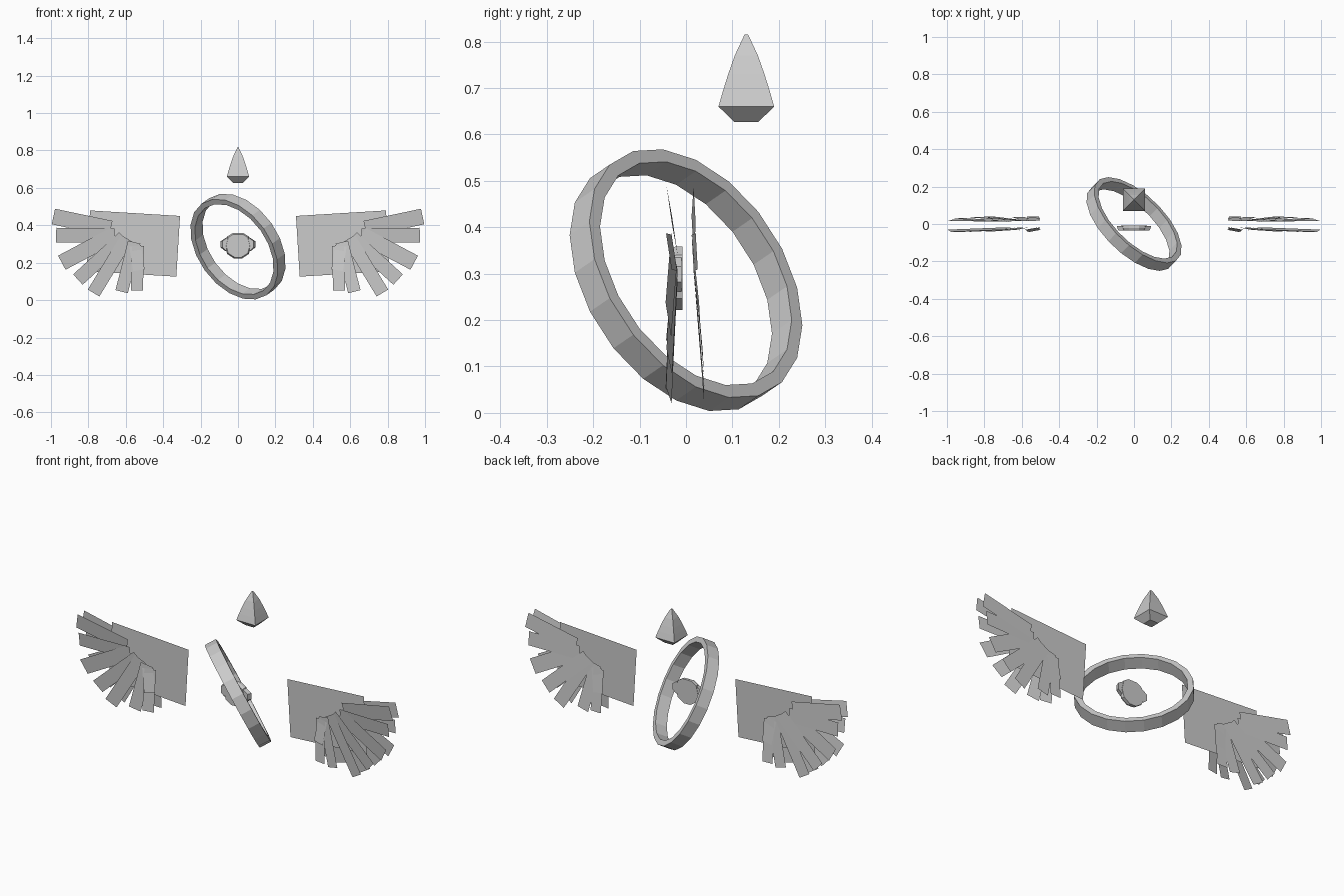
import bpy, math
from mathutils import Vector

if "Cube" in bpy.data.objects:
    bpy.data.objects.remove(bpy.data.objects["Cube"])


def make(name, verts, faces):
    me = bpy.data.meshes.new(name)
    me.from_pydata([tuple(v) for v in verts], [], faces)
    me.update()
    ob = bpy.data.objects.new(name, me)
    bpy.context.collection.objects.link(ob)
    return ob


def loft(name, rings):
    """Skin a stack of equal-sized point loops and cap both ends."""
    n = len(rings[0])
    faces = [tuple(reversed(range(n)))]
    for k in range(len(rings) - 1):
        for i in range(n):
            j = (i + 1) % n
            faces.append((k*n + i, k*n + j, (k+1)*n + j, (k+1)*n + i))
    faces.append(tuple(range((len(rings)-1)*n, len(rings)*n)))
    return make(name, [p for r in rings for p in r], faces)


# Tilted ring: square-section band with 20 sides
N, R_OUT, R_IN, HALF = 20, 0.30, 0.27, 0.033
axis = Vector((0.62, 0.64, 0.44)).normalized()
u = (Vector((0, 1, 0)) - axis * axis.y).normalized()
w = axis.cross(u)
center = Vector((0, 0, 0.286))
section = [(R_OUT, -HALF), (R_OUT, HALF), (R_IN, HALF), (R_IN, -HALF)]
verts, faces = [], []
for i in range(N):
    a = 2 * math.pi * i / N
    d = u * math.cos(a) + w * math.sin(a)
    verts += [center + d * r + axis * h for r, h in section]
    for k in range(4):
        i2, k2 = (i + 1) % N, (k + 1) % 4
        faces.append((i*4 + k, i2*4 + k, i2*4 + k2, i*4 + k2))
make("tilted_ring", verts, faces)

# Floating crystal: four-sided, slightly bulging spike
profile = [(0.026, 0.627), (0.06, 0.66), (0.050, 0.695), (0.039, 0.73),
           (0.025, 0.77), (0.004, 0.815)]
square = [(-1, -1), (1, -1), (1, 1), (-1, 1)]
loft("crystal", [[(r*sx, 0.13 + r*sy, z) for sx, sy in square] for r, z in profile])

# Central emblem: faceted plate with a narrower front
half = [(0.028, 0.069), (0.058, 0.05), (0.070, 0.0), (0.058, -0.043), (0.02, -0.068)]
outline = half + [(-x, z) for x, z in reversed(half)]
loft("emblem", [[(x*s, y, 0.29 + z*s) for x, z in outline]
                for y, s in ((-0.036, 0.9), (-0.022, 1.0), (-0.008, 1.0))])
side = [(0.062, 0.045), (0.093, 0.025), (0.093, -0.008), (0.068, -0.028)]
for m, label in ((1, "right"), (-1, "left")):
    loft("emblem_side_" + label,
         [[(m * x * s, y, 0.29 + z) for x, z in side]
          for y, s in ((-0.034, 0.9), (-0.01, 1.0))])

# Feathers: (root x, root z, tip x, tip z, width)
feathers = [
    (0.68, 0.382, 0.987, 0.447, 0.085),
    (0.66, 0.345, 0.972, 0.348, 0.078),
    (0.66, 0.35, 0.942, 0.200, 0.085),
    (0.61, 0.335, 0.856, 0.110, 0.075),
    (0.595, 0.330, 0.772, 0.038, 0.072),
    (0.555, 0.310, 0.622, 0.045, 0.068),
    (0.535, 0.290, 0.540, 0.052, 0.064),
    (0.55, 0.290, 0.53, 0.160, 0.062),
]


def feather(name, m, layer, i, rx, rz, tx, tz, width):
    root, tip = Vector((rx, 0, rz)), Vector((tx, 0, tz))
    d = (tip - root).normalized()
    side = Vector((-d.z, 0, d.x)) * width / 2
    pts = []
    for p, t in ((root, 0), (tip, 1)):
        for s in ((-1, 1) if t == 0 else (1, -1)):
            q = p + side * s
            if layer < 0:
                q.y = -0.024 - 0.012*t - 0.006*s - 0.001*(i % 3)
            else:
                q.y = 0.032 - 0.055*max(0, q.z - 0.06) + 0.008*t - 0.001*(i % 3)
            q.x *= m
            pts.append(q)
    make(name, pts, [(0, 1, 2, 3)])


# Wings: one flat plate with a feather fan on each side
for m, label in ((1, "right"), (-1, "left")):
    a = math.radians(3.5)
    ex, ez = Vector((math.cos(a), 0, math.sin(a))), Vector((math.sin(a), 0, -math.cos(a)))
    o = Vector((0.31, 0, 0.45))
    plate = [o, o + ex*0.482, o + ex*0.482 + ez*0.325, o + ez*0.325]
    make("wing_plate_" + label, [(p.x * m, p.y, p.z) for p in plate], [(0, 1, 2, 3)])
    for layer, lname in ((-1, "front"), (1, "back")):
        for i, f in enumerate(feathers):
            feather(f"feather_{lname}_{label}_{i}", m, layer, i, *f)
